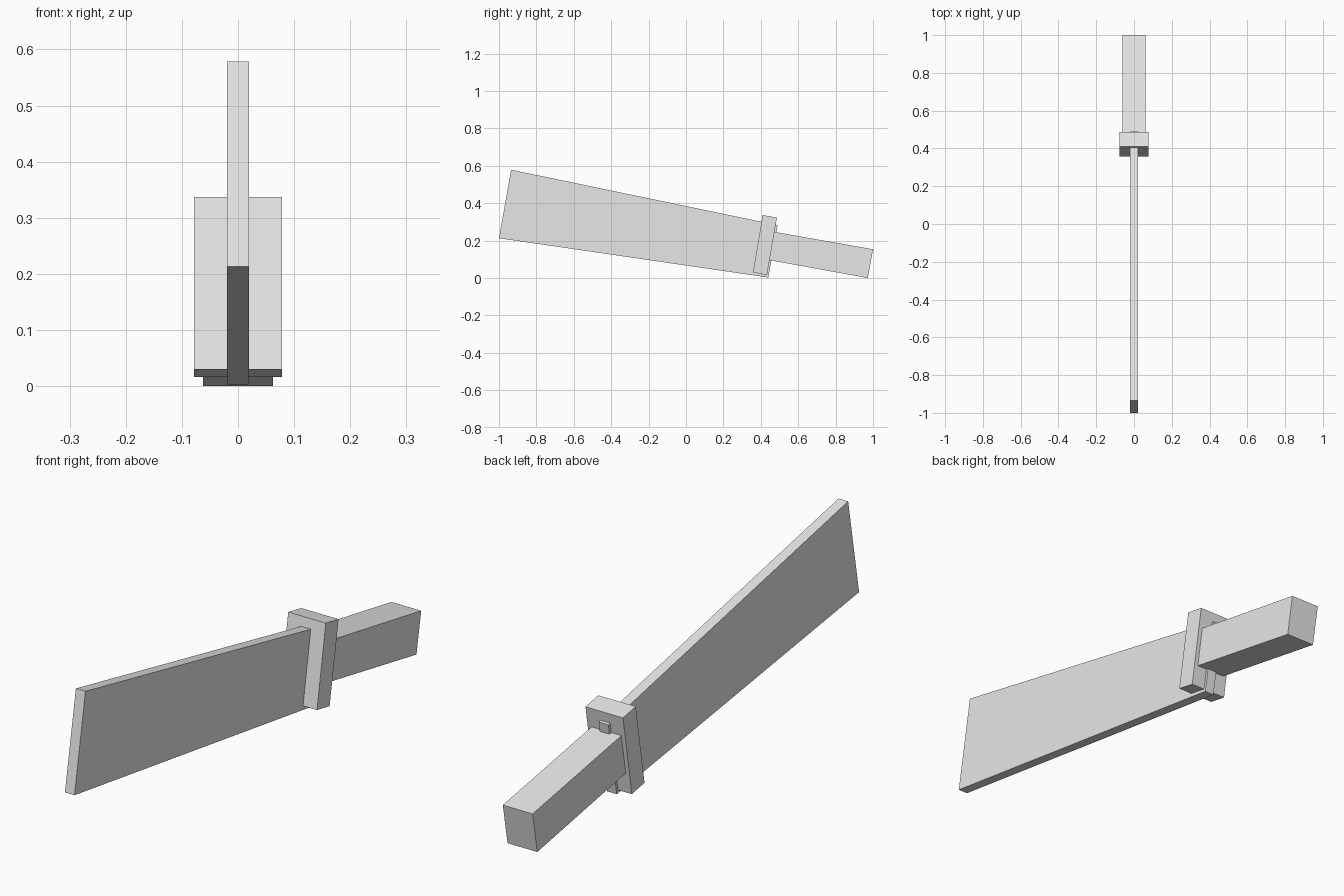
import bpy
import bmesh

cube = bpy.data.objects.get("Cube")
if cube:
    bpy.data.objects.remove(cube, do_unlink=True)

# Single plain material
grey = bpy.data.materials.new("light grey")
grey.use_nodes = True
colour = (0.8, 0.8, 0.8, 1)
grey.diffuse_color = colour
grey.node_tree.nodes["Principled BSDF"].inputs["Base Color"].default_value = colour


def slab(name, profile, half_width):
    """Extrude a side profile of (y, z) points across x."""
    bm = bmesh.new()
    face = bm.faces.new([bm.verts.new((-half_width, y, z)) for y, z in profile])
    side = bmesh.ops.extrude_face_region(bm, geom=[face])["geom"]
    verts = [v for v in side if isinstance(v, bmesh.types.BMVert)]
    bmesh.ops.translate(bm, verts=verts, vec=(2 * half_width, 0, 0))
    bmesh.ops.recalc_face_normals(bm, faces=bm.faces)
    mesh = bpy.data.meshes.new(name)
    bm.to_mesh(mesh)
    bm.free()
    mesh.materials.append(grey)
    obj = bpy.data.objects.new(name, mesh)
    bpy.context.collection.objects.link(obj)
    return obj


# Tapered blade, widest at the tip, passing through the guard
slab("blade", [(-1, 0.213), (-0.935, 0.579), (0.49, 0.283), (0.44, 0.003)], 0.02)

# Guard plate, tilted with the handle
slab("guard", [(0.358, 0.03), (0.41, 0.337), (0.486, 0.323), (0.433, 0.016)], 0.078)

# Straight handle
slab("handle", [(0.44, 0.097), (0.466, 0.248), (1, 0.154), (0.972, 0)], 0.062)
